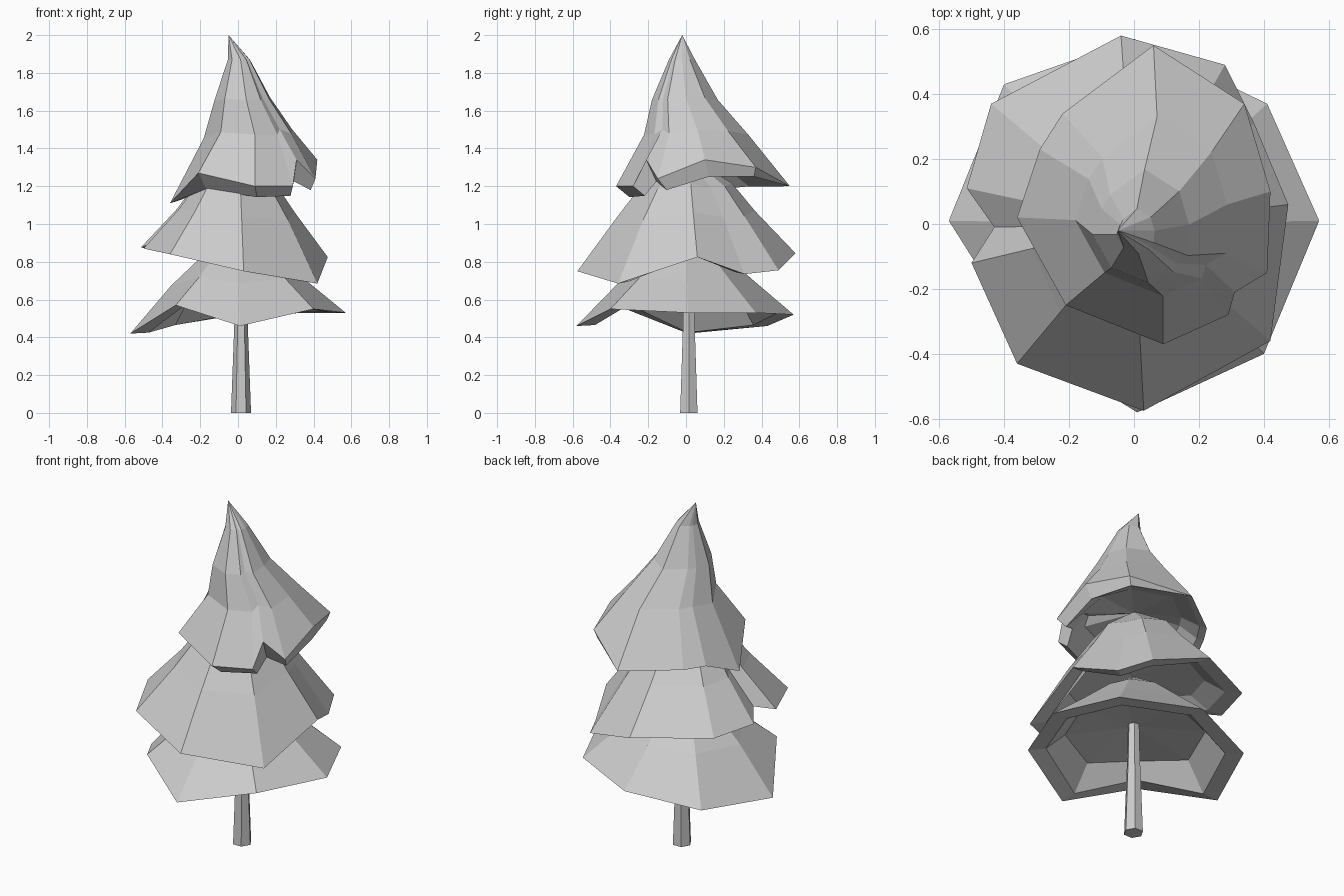
import bpy, bmesh, math

if "Cube" in bpy.data.objects:
    bpy.data.objects.remove(bpy.data.objects["Cube"])

# single plain grey
grey = bpy.data.materials.new("plain_grey")
grey.use_nodes = True
GREY = (0.6, 0.6, 0.6, 1)
grey.diffuse_color = GREY
grey.node_tree.nodes["Principled BSDF"].inputs["Base Color"].default_value = GREY


def finish(name, bm):
    bmesh.ops.recalc_face_normals(bm, faces=bm.faces)
    mesh = bpy.data.meshes.new(name)
    bm.to_mesh(mesh)
    bm.free()
    mesh.materials.append(grey)
    bpy.context.collection.objects.link(bpy.data.objects.new(name, mesh))


def bridge(bm, a, b):
    for i in range(len(a)):
        j = (i + 1) % len(a)
        bm.faces.new((a[i], a[j], b[j], b[i]))


def fan(bm, ring, tip):
    for i in range(len(ring)):
        bm.faces.new((ring[i], ring[(i + 1) % len(ring)], tip))


def branch_tier(name, rim, slopes, apex, lip, hollow, roof):
    """Faceted skirt. Each ring is (scale, height, waviness, centre x, centre y, tilt):
    slopes climb to the apex, lip and hollow line the underside up to the roof."""
    bm = bmesh.new()
    outer = [bm.verts.new(p) for p in rim]
    mean = sum(p[2] for p in rim) / len(rim)

    def ring(scale, height, wave, cx=0, cy=0, tilt=0):
        return [bm.verts.new((x * scale + cx, y * scale + cy,
                              height + (z - mean) * wave + y * tilt))
                for x, y, z in rim]

    def cover(rings, tip):
        last = outer
        for spec in rings:
            nxt = ring(*spec)
            bridge(bm, last, nxt)
            last = nxt
        fan(bm, last, bm.verts.new(tip))

    cover(slopes, apex)
    cover((lip, hollow), (0, 0, roof))
    finish(name, bm)


# bottom skirt
branch_tier("lower_branches",
            [(-.57, .01, .42), (-.33, -.37, .57), (.01, -.58, .46), (.4, -.4, .55),
             (.57, .01, .53), (.41, .37, .53), (0, .57, .52), (-.4, .43, .46)],
            [(.62, .7, .3), (.3, .86, .15)], (0, 0, .97),
            (.83, .51, 1), (.65, .62, .3), .665)

# middle skirt with a small notch in one side
branch_tier("middle_branches",
            [(-.43, -.01, .91), (-.5, -.12, .87), (-.36, -.43, .84), (.03, -.575, .75),
             (.42, -.36, .685), (.475, .06, .825), (.37, .31, .735), (.28, .49, .755),
             (-.04, .58, .845), (-.44, .37, .87), (-.515, .11, .875)],
            [(.63, 1.06, .3), (.42, 1.21, .2)], (0, 0, 1.37),
            (.84, .825, 1), (.65, .93, .3), .97)

# top skirt with a stepped notch and leaning tip
branch_tier("upper_branches",
            [(-.36, .02, 1.11), (-.21, -.25, 1.27), (.09, -.37, 1.2), (.29, -.28, 1.2),
             (.31, -.21, 1.34), (.41, -.15, 1.24), (.42, .1, 1.34), (.34, .37, 1.3),
             (.06, .55, 1.2), (-.22, .34, 1.2), (-.29, .23, 1.2)],
            [(.6, 1.48, .2, .035, 0), (.38, 1.66, .1, .01, -.04),
             (.15, 1.87, 0, 0, -.035)], (-.05, -.02, 2),
            (.89, 1.19, .5, .02, .03, .08), (.65, 1.3, .3), 1.36)

# tapered six-sided trunk
bm = bmesh.new()
rings = []
for radius, z in ((.053, 0), (.036, .46), (.03, .75)):
    rings.append([bm.verts.new((.016 + radius * math.cos(k * math.pi / 3),
                                .015 + radius * math.sin(k * math.pi / 3), z))
                  for k in range(6)])
bridge(bm, rings[0], rings[1])
bridge(bm, rings[1], rings[2])
bm.faces.new(rings[0])
bm.faces.new(rings[2])
finish("trunk", bm)
